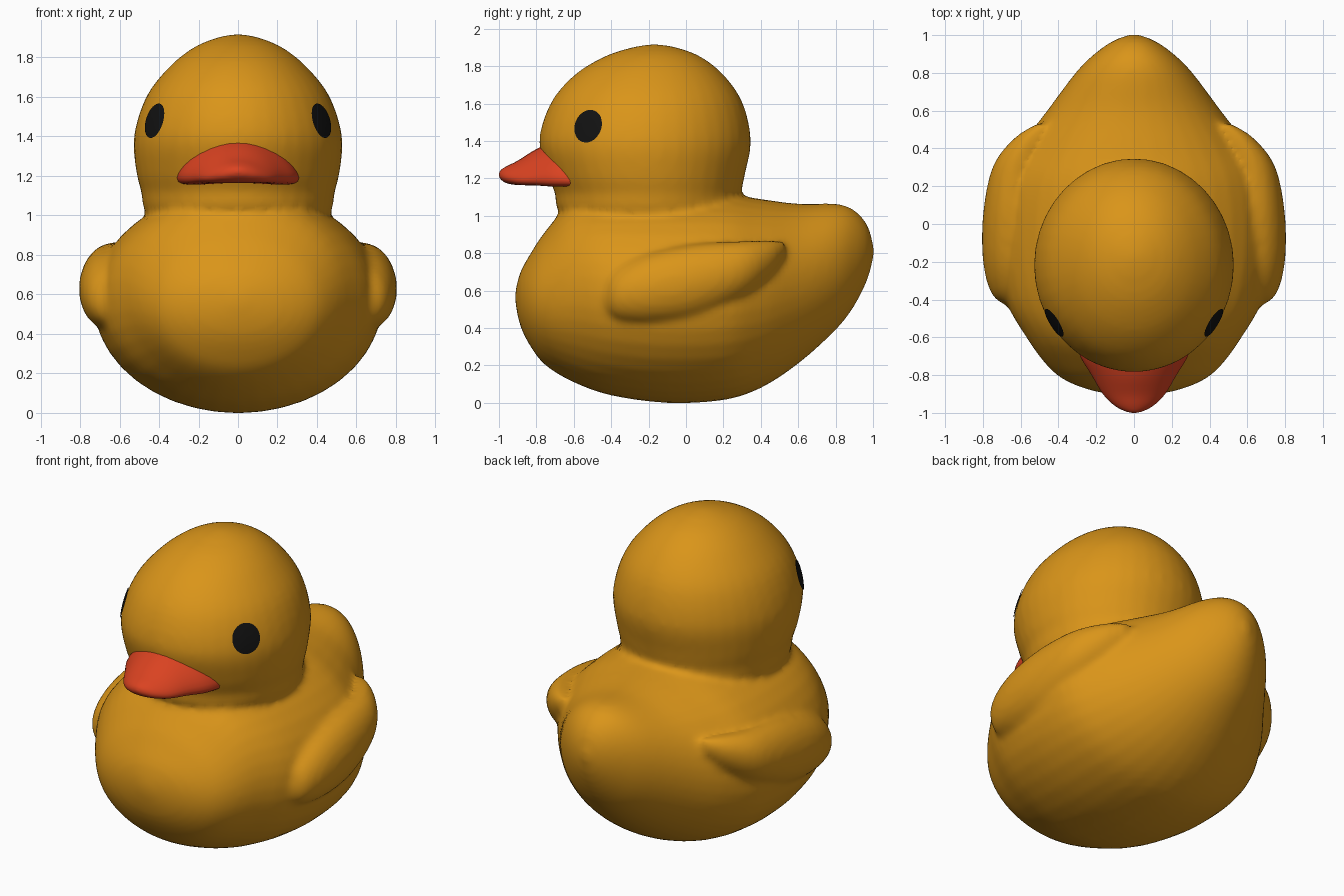
import bpy, bmesh
from math import sin, cos, pi
from mathutils import Vector, Matrix

if "Cube" in bpy.data.objects:
    bpy.data.objects.remove(bpy.data.objects["Cube"])


def material(name, rgb):
    m = bpy.data.materials.new(name)
    m.diffuse_color = (*rgb, 1)
    m.use_nodes = True
    m.node_tree.nodes["Principled BSDF"].inputs["Base Color"].default_value = m.diffuse_color
    return m


def make_object(name, bm, mat):
    bmesh.ops.recalc_face_normals(bm, faces=bm.faces[:])
    for f in bm.faces:
        f.smooth = True
    mesh = bpy.data.meshes.new(name)
    bm.to_mesh(mesh)
    bm.free()
    mesh.materials.append(mat)
    ob = bpy.data.objects.new(name, mesh)
    bpy.context.collection.objects.link(ob)
    return ob


def refine(table, steps=4):
    """Smooth spline through the rows of a section table."""
    rows = [Vector(r) for r in table]
    out = []
    for i in range(len(rows) - 1):
        p0, p1 = rows[max(i - 1, 0)], rows[i]
        p2, p3 = rows[i + 1], rows[min(i + 2, len(rows) - 1)]
        for k in range(steps):
            t = k / steps
            out.append(0.5 * (2 * p1 + (p2 - p0) * t + (2 * p0 - 5 * p1 + 4 * p2 - p3) * t * t
                              + (3 * p1 - p0 - 3 * p2 + p3) * t ** 3))
    return out + [rows[-1]]


def loft(bm, table, point, sides=40):
    """Skin closed rings; point(row, cos, sin) gives each ring position."""
    rings = []
    for row in refine(table):
        rings.append([bm.verts.new(point(row, cos(2 * pi * i / sides), sin(2 * pi * i / sides)))
                      for i in range(sides)])
    for a, b in zip(rings, rings[1:]):
        for i in range(sides):
            j = (i + 1) % sides
            bm.faces.new((a[i], a[j], b[j], b[i]))
    bm.faces.new(rings[0][::-1])
    bm.faces.new(rings[-1])


yellow = material("yellow", (0.70, 0.30, 0.01))
red = material("red", (0.70, 0.055, 0.015))
black = material("black", (0.006, 0.006, 0.006))

bm = bmesh.new()

# Body and tail: y, bottom z, top z, half width
body = [(-0.912, 0.53, 0.60, 0.04), (-0.885, 0.41, 0.70, 0.21), (-0.83, 0.30, 0.80, 0.36),
        (-0.75, 0.20, 0.92, 0.46), (-0.60, 0.11, 1.08, 0.57), (-0.40, 0.04, 1.12, 0.68),
        (-0.10, 0.0, 1.13, 0.73), (0.20, 0.015, 1.12, 0.71), (0.40, 0.08, 1.09, 0.61),
        (0.60, 0.21, 1.065, 0.46), (0.80, 0.39, 1.065, 0.31), (0.90, 0.52, 1.03, 0.21),
        (0.97, 0.66, 0.95, 0.11), (1.003, 0.78, 0.84, 0.02)]
loft(bm, body, lambda r, c, s: (r[3] * c, r[0], (r[1] + r[2]) / 2 + (r[2] - r[1]) / 2 * s))

# Head and neck: z, front y, back y, half width
head = [(0.85, -0.55, 0.2, 0.40), (1.03, -0.685, 0.285, 0.475), (1.12, -0.70, 0.295, 0.49),
        (1.22, -0.74, 0.315, 0.515), (1.40, -0.785, 0.347, 0.527), (1.60, -0.725, 0.305, 0.465),
        (1.75, -0.60, 0.205, 0.35), (1.85, -0.44, 0.08, 0.225), (1.90, -0.29, -0.05, 0.105),
        (1.917, -0.19, -0.15, 0.02)]
loft(bm, head, lambda r, c, s: (r[3] * c, (r[1] + r[2]) / 2 + (r[2] - r[1]) / 2 * s, r[0]))

# Wings: y, centre x, centre z, half thickness, half height
wing = [(-0.43, 0.64, 0.56, 0.04, 0.06), (-0.37, 0.63, 0.58, 0.125, 0.14),
        (-0.20, 0.65, 0.61, 0.15, 0.19), (0.05, 0.65, 0.65, 0.15, 0.20),
        (0.30, 0.62, 0.71, 0.13, 0.155), (0.45, 0.54, 0.77, 0.10, 0.10),
        (0.53, 0.48, 0.82, 0.04, 0.04)]
for side in (-1, 1):
    loft(bm, wing, lambda r, c, s: (side * (r[1] + r[3] * c), r[0], r[2] + r[4] * s), 24)

# Fuse into one softly blended skin
duck = make_object("body", bm, yellow)
remesh = duck.modifiers.new("fuse", 'REMESH')
remesh.mode = 'VOXEL'
remesh.voxel_size = 0.02
remesh.use_smooth_shade = True
soften = duck.modifiers.new("soften", 'SMOOTH')
soften.factor = 0.5
soften.iterations = 7

# Bill: y, half width, centre z, half height, droop of the sides
bill = [(-0.57, 0.29, 1.275, 0.10, 0.09), (-0.61, 0.31, 1.28, 0.11, 0.09),
        (-0.70, 0.285, 1.28, 0.115, 0.085), (-0.80, 0.225, 1.262, 0.095, 0.065),
        (-0.90, 0.165, 1.23, 0.065, 0.035), (-0.96, 0.105, 1.22, 0.045, 0.015),
        (-0.99, 0.05, 1.22, 0.025, 0.005), (-1.0, 0.01, 1.22, 0.006, 0.0)]
bm = bmesh.new()
loft(bm, bill, lambda r, c, s: (r[1] * c, r[0], r[2] - r[4] * c * c + r[3] * s), 32)
make_object("bill", bm, red)

# Eyes: thin round caps wrapped onto the head
for side, label in ((-1, "right"), (1, "left")):
    bm = bmesh.new()
    bmesh.ops.create_uvsphere(bm, u_segments=32, v_segments=16, radius=0.09)
    bmesh.ops.delete(bm, geom=[v for v in bm.verts if v.co.z < -1e-4], context='VERTS')
    normal = Vector((side * 0.77, -0.60, 0.17))
    turn = normal.to_track_quat('Z', 'Y').to_matrix().to_4x4()
    flat = Matrix.Diagonal((0.95, 1, 0.05, 1))
    bm.transform(Matrix.Translation((side * 0.42, -0.52, 1.48)) @ turn @ flat)
    eye = make_object(label + "_eye", bm, black)
    wrap = eye.modifiers.new("wrap", 'SHRINKWRAP')
    wrap.target = duck
    wrap.wrap_mode = 'ABOVE_SURFACE'
    wrap.offset = 0.006
